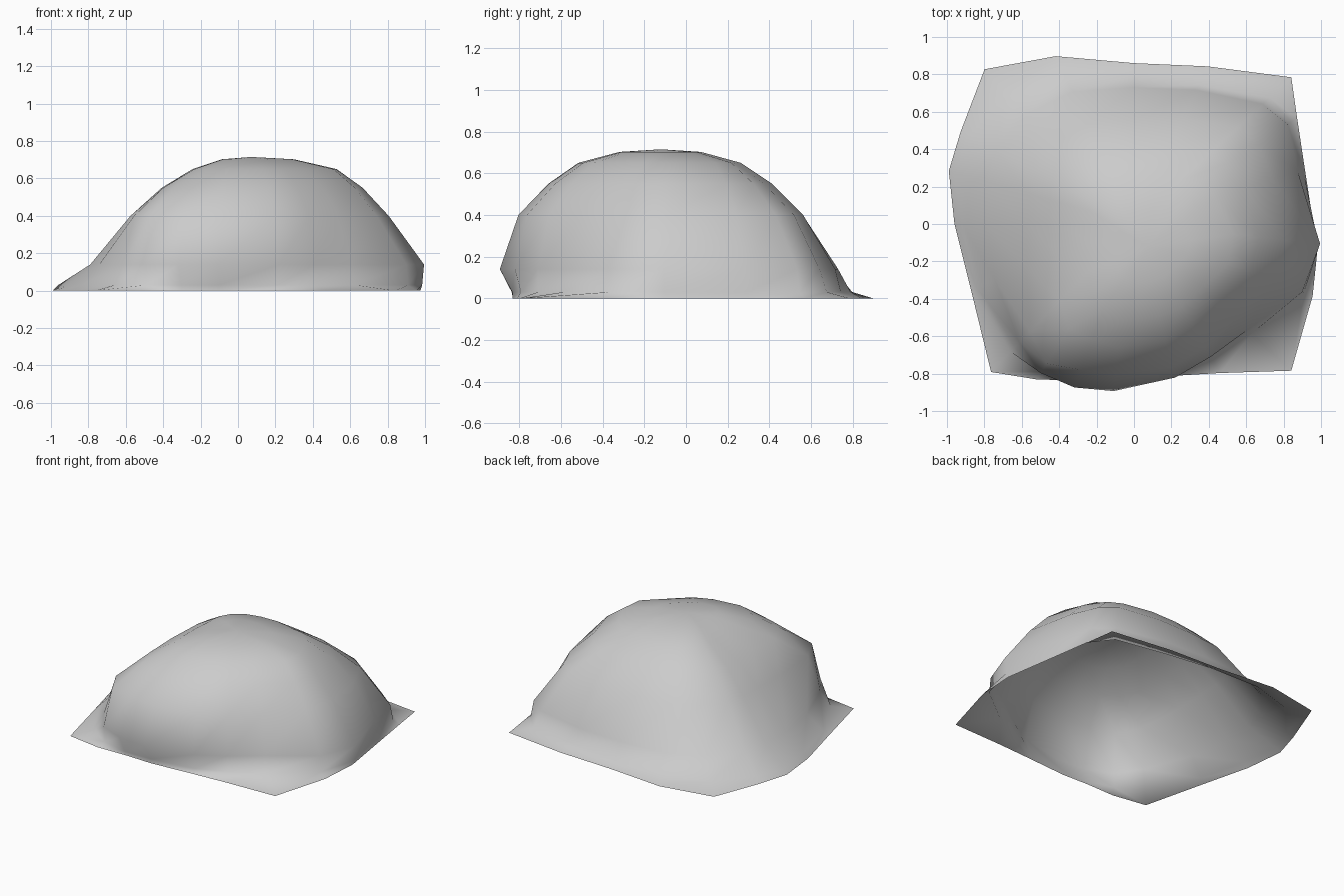
import bpy, bmesh
from math import radians
from mathutils import Matrix, Vector

cube = bpy.data.objects.get("Cube")
if cube:
    bpy.data.objects.remove(cube)

# Heights of skirt edge, foot, bulge, flank and shoulder
HEIGHTS = [0, .03, .14, .4, .65]
CROWN = Vector((.07, -.12, .715))

# Radius at each of those heights, by direction in degrees
PROFILES = {
    # right-hand bulge and steep back corner
    18: [.96, .95, .92, .78, .46],
    33: [1.04, 1, .98, .79, .4],
    43: [1.15, .99, .94, .76, .34],
    # back
    65: [.93, .82, .79, .62, .29],
    90: [.86, .79, .73, .56, .26],
    115: [.99, .88, .78, .59, .26],
    # gentle flared side
    134: [1.15, .98, .82, .6, .26],
    152: [1.05, 1, .84, .6, .25],
    164: [1.03, 1, .81, .58, .24],
    180: [.96, .92, .79, .57, .23],
    202: [.94, .91, .8, .62, .26],
    # steep, overhanging front
    226: [1.1, .95, .88, .8, .35],
    238: [.98, .93, .94, .88, .44],
    250: [.88, .89, .93, .83, .49],
    263: [.84, .84, .9, .81, .52],
    285: [.84, .82, .85, .79, .51],
    # cut front corner with a flat skirt
    300: [.92, .82, .82, .76, .51],
    317: [1.15, .86, .83, .74, .5],
    338: [1.03, .98, .97, .8, .55],
    354: [.98, .99, 1, .81, .53],
}


def add_profile(bm, angle, radii):
    """One line of points from the skirt edge up to the crown."""
    turn = Matrix.Rotation(radians(angle), 3, "Z")
    points = [turn @ Vector((r, 0, z)) for r, z in zip(radii, HEIGHTS)]
    flank, shoulder = points[-2:]
    # Rounded step between flank and shoulder
    haunch = (flank + shoulder) / 2
    haunch.z += .025
    # Nearly flat step between shoulder and crown
    cap = (shoulder + CROWN) / 2
    cap.z += .02
    points = points[:-1] + [haunch, shoulder, cap]
    return [bm.verts.new(p) for p in points]


# Open shell: strips between neighbouring profiles, meeting at the crown
bm = bmesh.new()
crown = bm.verts.new(CROWN)
lines = [add_profile(bm, angle, radii) for angle, radii in PROFILES.items()]
for left, right in zip(lines, lines[1:] + lines[:1]):
    for a, b, c, d in zip(left, right, right[1:], left[1:]):
        bm.faces.new((a, b, c, d))
    bm.faces.new((left[-1], right[-1], crown))
for face in bm.faces:
    face.smooth = True

mesh = bpy.data.meshes.new("rock_shell")
bm.to_mesh(mesh)
bm.free()

# Single stone colour
stone = bpy.data.materials.new("stone_grey")
stone.use_nodes = True
colour = (.6, .6, .6, 1)
stone.diffuse_color = colour
stone.node_tree.nodes["Principled BSDF"].inputs["Base Color"].default_value = colour
mesh.materials.append(stone)

rock = bpy.data.objects.new("rock_shell", mesh)
bpy.context.collection.objects.link(rock)
